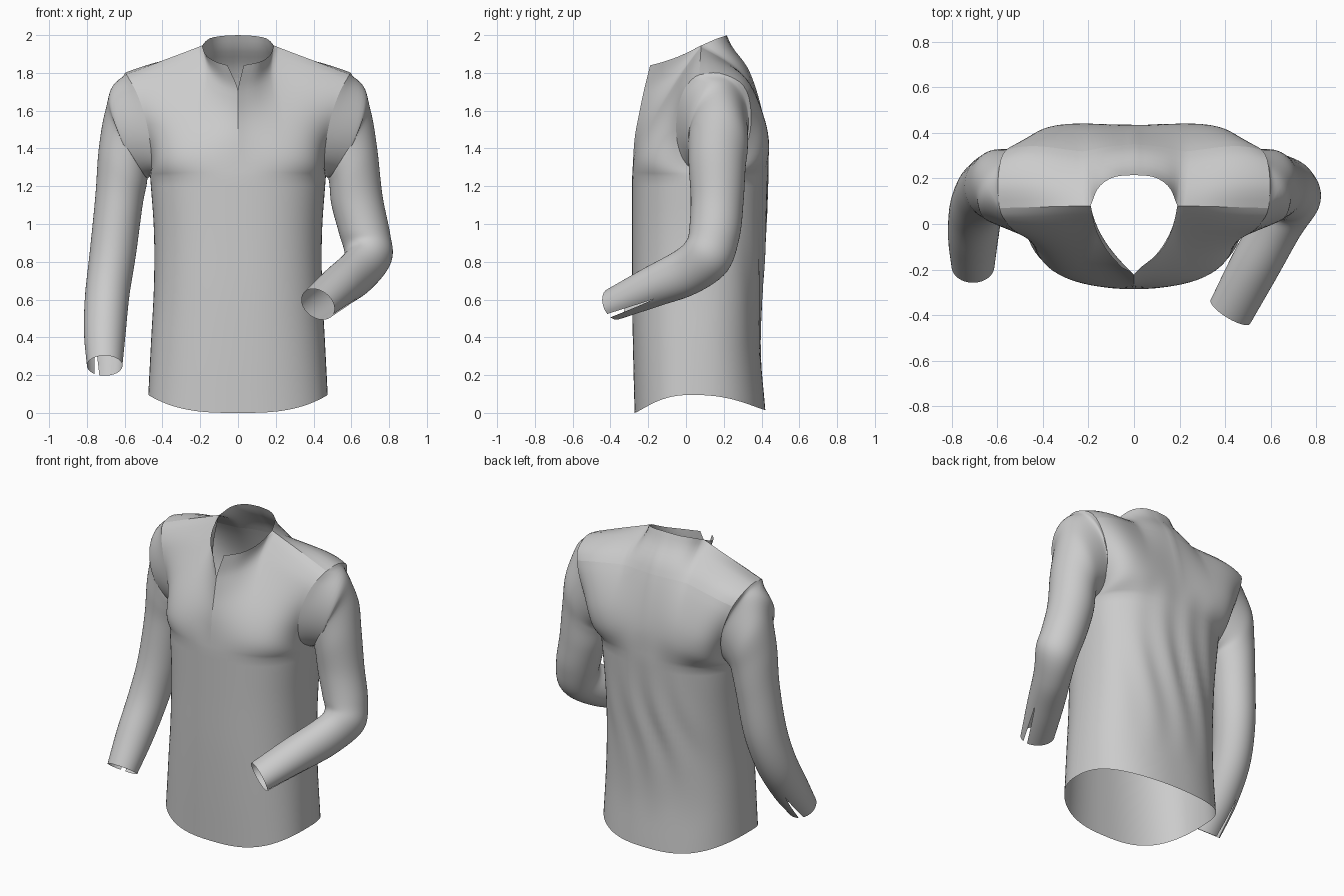
import bpy, bmesh, math
from mathutils import Vector as V

if "Cube" in bpy.data.objects:
    bpy.data.objects.remove(bpy.data.objects["Cube"])

M_NECK, M_SHOULDER, ROWS, YOKE = 10, 14, 24, 16
COLS = M_NECK + M_SHOULDER
ARMPIT = 1.25


def catmull(pts, k):
    """Smooth curve through pts, k steps per span."""
    p = [V(q) for q in pts]
    p = [p[0] * 2 - p[1]] + p + [p[-1] * 2 - p[-2]]
    out = []
    for i in range(1, len(p) - 2):
        a, b, c, d = p[i - 1:i + 3]
        for s in range(k):
            t = s / k
            out.append(0.5 * (2 * b + (c - a) * t + (2 * a - 5 * b + 4 * c - d) * t * t
                              + (3 * b - a - 3 * c + d) * t ** 3))
    return out + [p[-2].copy()]


def resample(pts, n):
    """n equal steps along a polyline."""
    d = [0]
    for a, b in zip(pts, pts[1:]):
        d.append(d[-1] + (b - a).length)
    out, i = [], 0
    for s in range(n + 1):
        t = d[-1] * s / n
        while i < len(pts) - 2 and d[i + 1] < t:
            i += 1
        out.append(pts[i].lerp(pts[i + 1], min(1, (t - d[i]) / max(1e-9, d[i + 1] - d[i]))))
    return out


def smooth(pts, n):
    return resample(catmull(pts, 12), n)


def coons(bottom, top, left, right):
    """Patch between four curves; the neck corner in top fades out quickly below it."""
    soft = [p.copy() for p in top]
    for _ in range(25):
        soft = [soft[0]] + [(soft[i - 1] + soft[i] * 2 + soft[i + 1]) / 4
                            for i in range(1, len(soft) - 1)] + [soft[-1]]
    ease = lambda t: t * t * (3 - 2 * t)
    rows, n, m = [], len(bottom) - 1, len(left) - 1
    for j in range(m + 1):
        v, row = ease(j / m), []
        for i in range(n + 1):
            u = ease(i / n)
            row.append(bottom[i].lerp(soft[i], v) + left[j].lerp(right[j], u)
                       - bottom[0].lerp(bottom[n], u).lerp(top[0].lerp(top[n], u), v)
                       + (top[i] - soft[i]) * (j / m) ** 4)
        rows.append(row)
    return rows


def make(name, grids, closed=False, skip=None):
    bm = bmesh.new()
    for rows in grids:
        vs = [[bm.verts.new(p) for p in r] for r in rows]
        n = len(rows[0])
        for j in range(len(rows) - 1):
            for i in range(n if closed else n - 1):
                if skip and skip(j, i):
                    continue
                k = (i + 1) % n
                bm.faces.new((vs[j][i], vs[j][k], vs[j + 1][k], vs[j + 1][i]))
    bmesh.ops.remove_doubles(bm, verts=bm.verts, dist=0.0005)
    bmesh.ops.recalc_face_normals(bm, faces=bm.faces)
    me = bpy.data.meshes.new(name)
    bm.to_mesh(me)
    bm.free()
    for f in me.polygons:
        f.use_smooth = True
    bpy.context.collection.objects.link(bpy.data.objects.new(name, me))


def flip(rows):
    return [[V((-p.x, p.y, p.z)) for p in r] for r in rows]


# Body measurements from hem to armpit: half width, front y, back y, and widest y
girth = catmull([(.475, -.272, .42), (.46, -.28, .395), (.445, -.285, .40),
                 (.445, -.285, .42), (.465, -.285, .435)], 12)


def quarter(i, back):
    w, yf, yb = girth[i]
    t = i / (len(girth) - 1)
    yc = .03 + .07 * t
    pts = []
    for s in range(61):
        a = s / 60 * math.pi / 2
        sx, cx = math.sin(a) ** (2 / 2.4), max(0, math.cos(a)) ** (2 / 2.4)
        hem = (.015 if back else 0) * (1 - sx ** 3) + .095 * sx ** 3
        pts.append(V((w * sx, yc + ((yb if back else yf) - yc) * cx, hem + (ARMPIT - hem) * t)))
    return resample(pts, COLS)


def lower(back):
    return [quarter(i, back) for i in range(0, len(girth), 2)]


# Seam curves of the upper body
arm_front = smooth([(.465, .1, 1.25), (.457, 0, 1.32), (.465, -.045, 1.43), (.49, -.05, 1.56),
                    (.535, -.02, 1.69), (.575, .03, 1.765), (.59, .07, 1.79)], ROWS)
arm_back = smooth([(.465, .1, 1.25), (.455, .24, 1.31), (.475, .32, 1.42), (.51, .345, 1.55),
                   (.555, .33, 1.68), (.585, .28, 1.755), (.597, .17, 1.8), (.59, .07, 1.79)], ROWS)
shoulder = smooth([(.19, .08, 1.945), (.28, .078, 1.91), (.4, .075, 1.865), (.59, .07, 1.79)],
                  M_SHOULDER)


def front_upper(gap):
    neck = smooth([(gap, -.19, 1.84), (.12, -.115, 1.86), (.17, -.02, 1.895), (.19, .08, 1.945)], M_NECK)
    mid = smooth([(0, -.285, 1.25), (0, -.272, 1.45), (0, -.245, 1.6), (0, -.222, 1.71),
                  (gap, -.19, 1.84)], ROWS)
    for p in mid:
        p.x = max(0, p.x)
    return coons(quarter(len(girth) - 1, False), neck + shoulder[1:], mid, arm_front)


def folds(rows, sign):
    """Soft drape folds across the lower back."""
    for r in rows:
        for p in r:
            fade = max(0, 1 - abs(p.z - .82) / .6) * max(0, 1 - (p.x / .42) ** 2)
            x = p.x * sign
            p.y += .009 * fade * math.sin(26 * x + 7 * p.z * x + 3 * math.sin(4 * p.z))
    return rows


# Front panel with open neck slit
make("shirt_front", [lower(False), flip(lower(False)), front_upper(.03), flip(front_upper(.055))])

# Back panel and shoulder yoke
back_neck = smooth([(0, .215, 2.0), (.09, .205, 1.995), (.155, .16, 1.98), (.19, .08, 1.945)], M_NECK)
back_mid = smooth([(0, .435, 1.25), (0, .43, 1.45), (0, .39, 1.65), (0, .33, 1.82),
                   (0, .25, 1.93), (0, .215, 2.0)], ROWS)
upper = coons(quarter(len(girth) - 1, True), back_neck + shoulder[1:], back_mid, arm_back)
halves = []
for sign in (1, -1):
    rows = folds(lower(True)[:-1] + [[p.copy() for p in r] for r in upper[:YOKE + 1]], sign)
    halves.append(rows if sign > 0 else flip(rows))
make("shirt_back", halves)
make("shoulder_yoke", [upper[YOKE:], flip(upper[YOKE:])])

# Sleeves: each ring is outer point, inner point, half depth
cap = [((.652, .175, 1.74), (.47, .16, 1.25), .172),
       ((.705, .175, 1.59), (.48, .165, 1.235), .158),
       ((.738, .17, 1.39), (.485, .16, 1.2), .15)]
bent = cap + [((.765, .165, 1.15), (.495, .165, 1.1), .14),
              ((.805, .15, .95), (.535, .15, .95), .135),
              ((.815, .10, .82), (.565, .12, .84), .135),
              ((.73, -.04, .72), (.53, .04, .77), .125),
              ((.625, -.225, .63), (.435, -.14, .70), .108),
              ((.51, -.43, .545), (.335, -.34, .605), .085)]
hanging = cap + [((.755, .16, 1.15), (.505, .16, 1.1), .14),
                 ((.785, .13, .85), (.54, .13, .84), .135),
                 ((.81, .06, .62), (.575, .06, .62), .125),
                 ((.815, -.06, .42), (.595, -.06, .42), .112),
                 ((.80, -.185, .25), (.612, -.185, .25), .09)]


def sleeve(name, rings, mirrored, slit):
    loop = arm_front + arm_back[-2:0:-1]
    n = len(loop)
    mids = [sum(loop, V((0, 0, 0))) / n] + [(V(p) + V(q)) / 2 for p, q, b in rings]
    sections = [loop]
    for i, (p, q, b) in enumerate(rings, 1):
        along = mids[min(i + 1, len(mids) - 1)] - mids[i - 1]
        half = (V(p) - V(q)) / 2
        side = along.cross(half).normalized() * b
        sections.append([mids[i] - half * math.cos(a) + side * math.sin(a)
                         for a in (2 * math.pi * j / n for j in range(n))])
    rows = [list(r) for r in zip(*[catmull(c, 6) for c in zip(*sections)])]
    # cuff slit widening toward the wrist
    start = len(rows) - 8
    for j in range(start, len(rows)):
        a, b = rows[j][slit], rows[j][slit + 1]
        mid, wide = (a + b) / 2, 2.4 * (j - start) / 7
        rows[j][slit], rows[j][slit + 1] = mid + (a - mid) * wide, mid + (b - mid) * wide
    make(name, [flip(rows) if mirrored else rows], True, lambda j, i: j >= start and i == slit)


sleeve("bent_sleeve", bent, False, 27)
sleeve("hanging_sleeve", hanging, True, 32)
